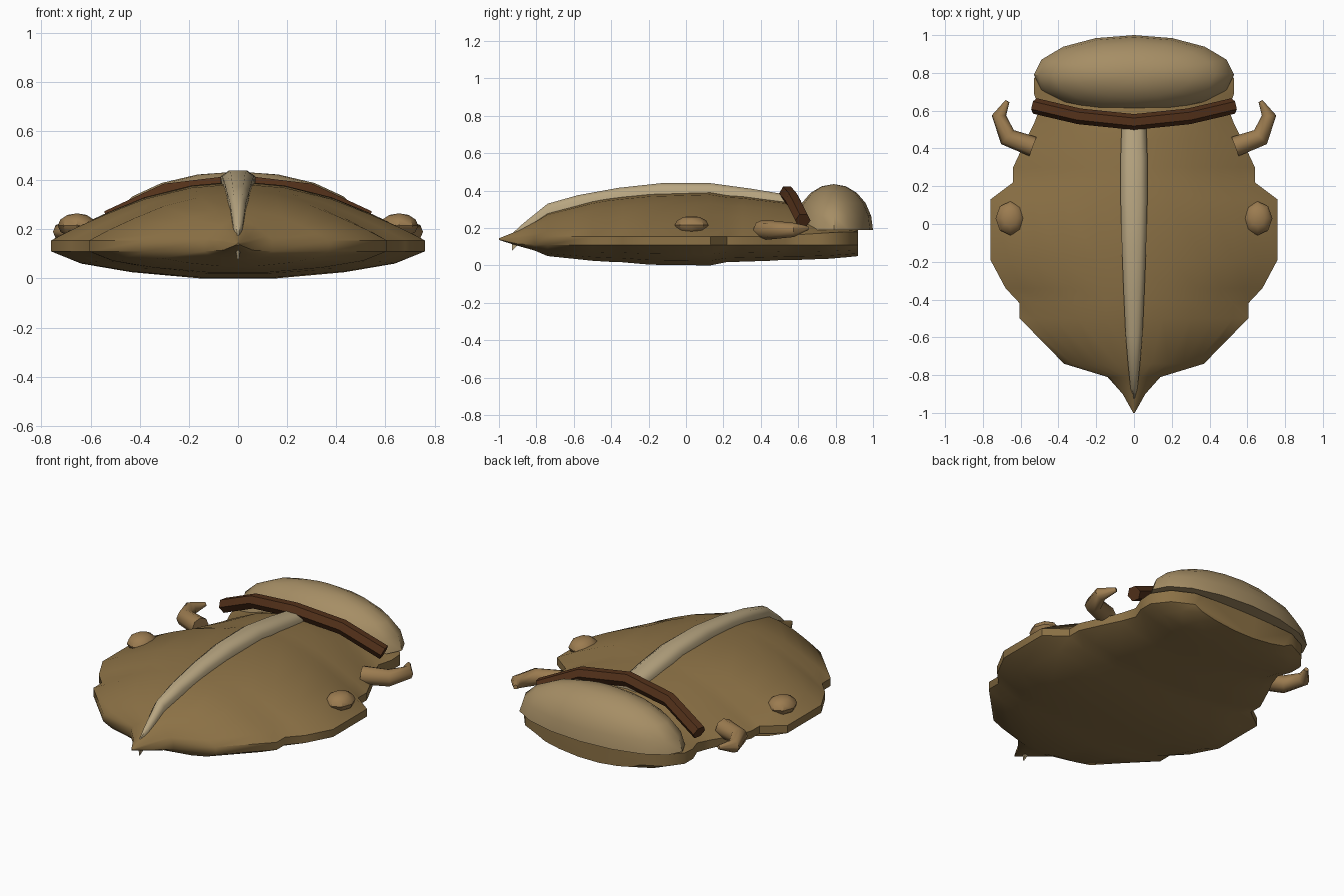
import bpy, bmesh, math
from mathutils import Vector

if "Cube" in bpy.data.objects:
    bpy.data.objects.remove(bpy.data.objects["Cube"])


def material(name, rgb):
    m = bpy.data.materials.new(name)
    m.diffuse_color = (*rgb, 1)
    m.use_nodes = True
    m.node_tree.nodes["Principled BSDF"].inputs["Base Color"].default_value = m.diffuse_color
    return m


BROWN = material("shell_brown", (0.26, 0.165, 0.06))
TAN = material("head_tan", (0.38, 0.27, 0.13))
PALE = material("ridge_pale", (0.48, 0.38, 0.22))
DARK = material("band_dark", (0.085, 0.03, 0.01))
LIMB = material("limb_brown", (0.33, 0.2, 0.08))


def finish(name, bm, mat, angle=40):
    bmesh.ops.recalc_face_normals(bm, faces=bm.faces)
    me = bpy.data.meshes.new(name)
    bm.to_mesh(me)
    bm.free()
    ob = bpy.data.objects.new(name, me)
    bpy.context.collection.objects.link(ob)
    me.materials.append(mat)
    bpy.ops.object.select_all(action='DESELECT')
    bpy.context.view_layer.objects.active = ob
    ob.select_set(True)
    bpy.ops.object.shade_smooth_by_angle(angle=math.radians(angle))
    return ob


def loft(name, rings, mat, angle=40):
    bm = bmesh.new()
    rows = [[bm.verts.new(p) for p in ring] for ring in rings]
    n = len(rows[0])
    for a, b in zip(rows, rows[1:]):
        for i in range(n):
            j = (i + 1) % n
            bm.faces.new((a[i], a[j], b[j], b[i]))
    bm.faces.new(rows[0])
    bm.faces.new(rows[-1])
    return finish(name, bm, mat, angle)


def tube(name, path, mat, sides, angle=40):
    # path entries: (point, radius)
    rings = []
    pts = [Vector(p) for p, r in path]
    for i, (p, r) in enumerate(path):
        t = (pts[min(i + 1, len(pts) - 1)] - pts[max(i - 1, 0)]).normalized()
        u = t.cross(Vector((0, 0, 1))).normalized()
        v = u.cross(t)
        rings.append([pts[i] + r * (u * math.cos(a) + v * math.sin(a))
                      for a in (2 * math.pi * k / sides for k in range(sides))])
    return loft(name, rings, mat, angle)


def ellipsoid(name, c, r, seg, rows, mat, half=False):
    bm = bmesh.new()
    bmesh.ops.create_uvsphere(bm, u_segments=seg, v_segments=rows, radius=1)
    if half:
        geom = bm.verts[:] + bm.edges[:] + bm.faces[:]
        bmesh.ops.bisect_plane(bm, geom=geom, plane_co=(0, 0, 0),
                               plane_no=(0, 0, -1), clear_outer=True)
        bmesh.ops.holes_fill(bm, edges=[e for e in bm.edges if e.is_boundary])
    for v in bm.verts:
        v.co = Vector([c[i] + v.co[i] * r[i] for i in range(3)])
    return finish(name, bm, mat)


# Flat lens-shaped shell: y, half width, bottom z, lower edge, upper edge, top z
stations = [
    (-1.0, 0.004, 0.136, 0.138, 0.142, 0.145), (-0.9, 0.06, 0.105, 0.115, 0.15, 0.185),
    (-0.81, 0.14, 0.08, 0.11, 0.155, 0.235), (-0.74, 0.37, 0.05, 0.11, 0.155, 0.28),
    (-0.5, 0.605, 0.025, 0.11, 0.155, 0.345), (-0.42, 0.605, 0.02, 0.11, 0.155, 0.36),
    (-0.34, 0.68, 0.017, 0.11, 0.155, 0.37), (-0.19, 0.76, 0.004, 0.11, 0.155, 0.385),
    (0.13, 0.76, 0.0, 0.11, 0.155, 0.395), (0.22, 0.64, 0.018, 0.11, 0.155, 0.38),
    (0.3, 0.64, 0.02, 0.11, 0.155, 0.375), (0.45, 0.57, 0.025, 0.11, 0.155, 0.355),
    (0.53, 0.53, 0.03, 0.11, 0.16, 0.345), (0.61, 0.5, 0.03, 0.11, 0.165, 0.32),
    (0.69, 0.53, 0.033, 0.11, 0.17, 0.29), (0.77, 0.53, 0.036, 0.11, 0.175, 0.26),
    (0.86, 0.46, 0.044, 0.11, 0.18, 0.22), (0.92, 0.34, 0.05, 0.11, 0.18, 0.19)]
upper = [(1, 0), (0.87, 0.22), (0.7, 0.47), (0.5, 0.73), (0.25, 0.93), (0, 1)]
lower = [(0.2, 1), (0.57, 0.77), (0.84, 0.45), (1, 0)]
rings = []
for y, w, zb, z1, z2, zt in stations:
    top = [(x * w, z2 + (zt - z2) * h) for x, h in upper]
    bot = [(x * w, z1 + (zb - z1) * h) for x, h in lower]
    left = [(-x, z) for x, z in reversed(top[:-1])] + [(-x, z) for x, z in reversed(bot)]
    rings.append([(x, y, z) for x, z in top + left + bot])
loft("shell_body", rings, BROWN, 45)

# Pale ridge along the back: y, half width, top z
ridge = [(-0.93, 0.004, 0.17), (-0.87, 0.018, 0.225), (-0.74, 0.032, 0.33), (-0.58, 0.045, 0.375),
         (-0.36, 0.055, 0.415), (-0.13, 0.064, 0.44), (0.13, 0.071, 0.44),
         (0.35, 0.071, 0.41), (0.56, 0.064, 0.375)]
rings = [[(w * k, y, z - d) for k, d in
          ((-0.9, 0.09), (-1, 0.025), (-0.5, 0), (0.5, 0), (1, 0.025), (0.9, 0.09))]
         for y, w, z in ridge]
loft("back_ridge", rings, PALE, 60)

# Half-dome head
ellipsoid("head_dome", (0, 0.79, 0.19), (0.53, 0.21, 0.245), 16, 10, TAN, half=True)

# Dark band behind the head
half = [(0.525, 0.625, 0.24), (0.29, 0.57, 0.35), (0, 0.54, 0.385)]
path = half + [(-x, y, z) for x, y, z in reversed(half[:-1])]
tube("neck_band", [(p, 0.042) for p in path], DARK, 6, 30)

# Paired hooked arms and side bumps
for s, side in ((1, "right"), (-1, "left")):
    arm = [((0.535, 0.41, 0.19), 0.054), ((0.67, 0.46, 0.19), 0.05),
           ((0.715, 0.575, 0.19), 0.038), ((0.67, 0.65, 0.2), 0.012)]
    tube(side + "_arm", [((s * x, y, z), r) for (x, y, z), r in arm], LIMB, 8, 50)
    ellipsoid(side + "_bump", (s * 0.655, 0.03, 0.215), (0.078, 0.09, 0.05), 8, 6, LIMB)
